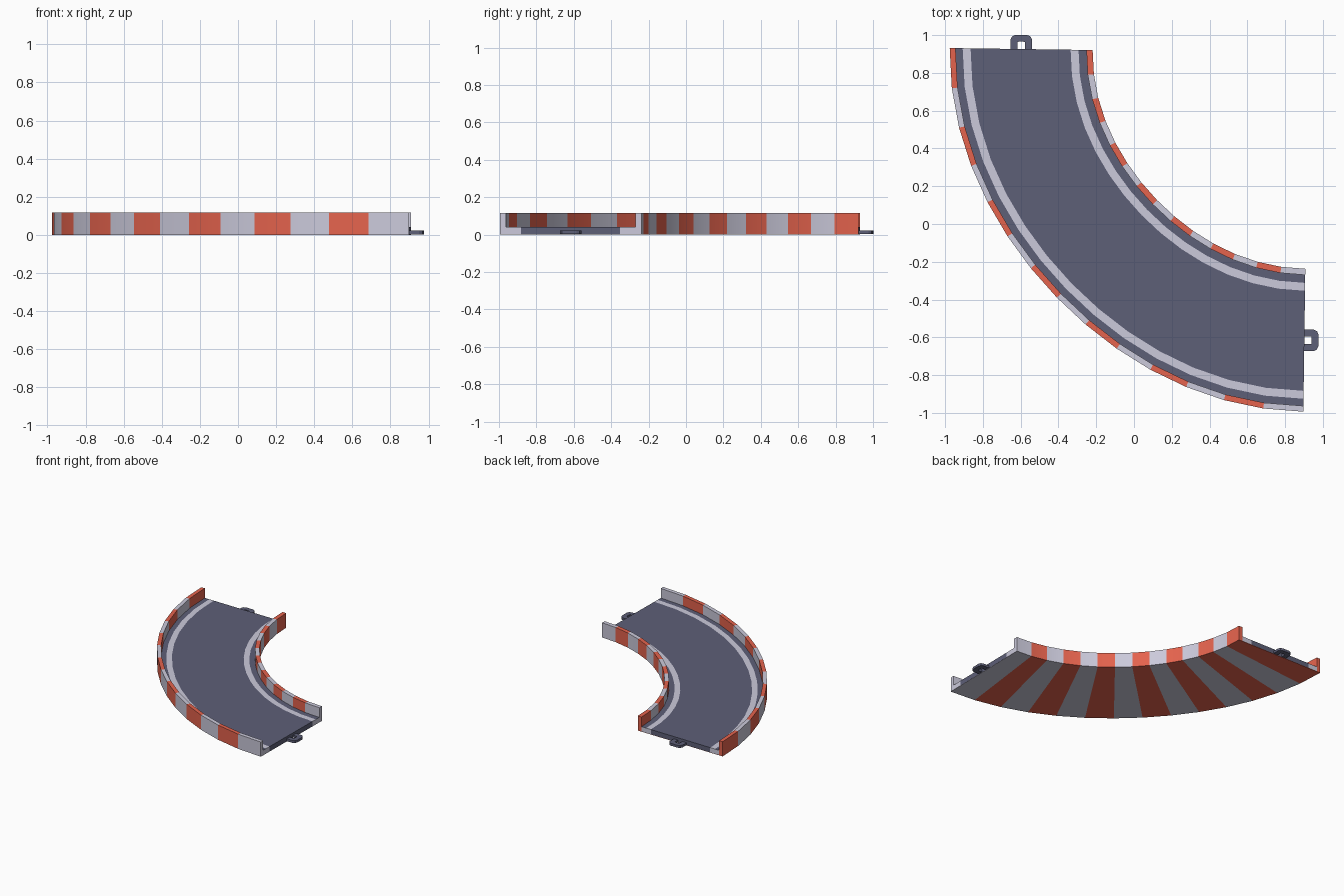
import bpy, bmesh, math

if "Cube" in bpy.data.objects:
    bpy.data.objects.remove(bpy.data.objects["Cube"])

CX, CY, TILT = 0.923, 0.905, math.radians(-0.8)   # bend centre, slight twist
SEGS = 14
R_OUT, R_IN, T_OUT, T_IN = 1.857, 1.117, 0.030, 0.032
H, DECK = 0.117, 0.040


def material(name, rgb):
    m = bpy.data.materials.new(name)
    m.diffuse_color = (*rgb, 1)
    m.use_nodes = True
    m.node_tree.nodes["Principled BSDF"].inputs["Base Color"].default_value = m.diffuse_color
    return m


RED = material("barrier red", (0.78, 0.125, 0.075))
WHITE = material("pale grey", (0.60, 0.59, 0.71))
DARK = material("asphalt", (0.110, 0.115, 0.185))


def polar(r, i, z):
    """Point on the bend at radius r and segment i (0 = back end, SEGS = right end)."""
    u = math.pi / 2 * i / SEGS
    s = r * (1 + 0.0225 * math.cos(2 * u) ** 2)
    return (CX - s * math.cos(u + TILT), CY - s * math.sin(u + TILT), z)


def finish(name, bm, mats, smooth=False):
    bmesh.ops.recalc_face_normals(bm, faces=bm.faces)
    me = bpy.data.meshes.new(name)
    bm.to_mesh(me)
    bm.free()
    ob = bpy.data.objects.new(name, me)
    bpy.context.collection.objects.link(ob)
    for m in mats:
        me.materials.append(m)
    if smooth:
        bpy.context.view_layer.objects.active = ob
        ob.select_set(True)
        bpy.ops.object.shade_smooth_by_angle(angle=math.radians(30))
        ob.select_set(False)
    return ob


def sweep(name, profile, mats, rule, closed=True):
    """Sweep a (radius, height) profile round the bend; rule(edge, segment) picks the colour."""
    bm = bmesh.new()
    rings = [[bm.verts.new(polar(r, i, z)) for r, z in profile] for i in range(SEGS + 1)]
    n = len(profile)
    for i in range(SEGS):
        for k in range(n if closed else n - 1):
            f = bm.faces.new((rings[i][k], rings[i][(k + 1) % n],
                              rings[i + 1][(k + 1) % n], rings[i + 1][k]))
            f.material_index = rule(k, i)
    if closed:
        for ring, i in ((rings[0], 0), (rings[-1], SEGS - 1)):
            bm.faces.new(ring).material_index = rule(0, i)
    else:
        # end walls below each band of the deck
        for i in (0, SEGS):
            low = [bm.verts.new(polar(r, i, 0.002)) for r, z in profile]
            for k in range(n - 1):
                f = bm.faces.new((rings[i][k], rings[i][k + 1], low[k + 1], low[k]))
                f.material_index = 0 if k == n // 2 - 1 else 1
    return finish(name, bm, mats, True)


# striped channel: both barriers and the underside
ro, ri = R_OUT - T_OUT, R_IN + T_IN
sweep("striped_barriers",
      [(R_OUT, 0), (R_OUT, H), (ro, H), (ro, 0.002), (ri, 0.002), (ri, H), (R_IN, H), (R_IN, 0)],
      [RED, WHITE], lambda k, i: i % 2)

# road deck: dark surface with a pale line along each edge
sweep("road_deck",
      [(r, DECK) for r in (ro, 1.790, 1.749, 1.231, 1.190, ri)],
      [DARK, WHITE], lambda k, i: k % 2, closed=False)


# connector loops: U shaped tabs at both ends
def loop_tab(name, i, sign):
    outer = [(-.057, 0), (-.057, .050), (-.048, .067), (-.030, .075),
             (.030, .075), (.048, .067), (.057, .050), (.057, 0)]
    inner = [(-.020, 0), (-.020, .034), (-.019, .037), (-.012, .039),
             (.012, .039), (.019, .037), (.020, .034), (.020, 0)]
    a = math.pi / 2 * i / SEGS + TILT
    ox, oy, _ = polar(1.487, i, 0)
    rad, tan = (-math.cos(a), -math.sin(a)), (sign * math.sin(a), -sign * math.cos(a))
    bm = bmesh.new()

    def ring(pts, z):
        return [bm.verts.new((ox + u * rad[0] + v * tan[0], oy + u * rad[1] + v * tan[1], z))
                for u, v in pts]

    a0, a1, b0, b1 = ring(outer, .003), ring(outer, .022), ring(inner, .003), ring(inner, .022)
    for k in range(len(outer) - 1):
        for p, q in ((a0, a1), (a1, b1), (b1, b0), (b0, a0)):
            bm.faces.new((p[k], p[k + 1], q[k + 1], q[k]))
    return finish(name, bm, [DARK])


loop_tab("back_connector_loop", 0, -1)
loop_tab("right_connector_loop", SEGS, 1)
